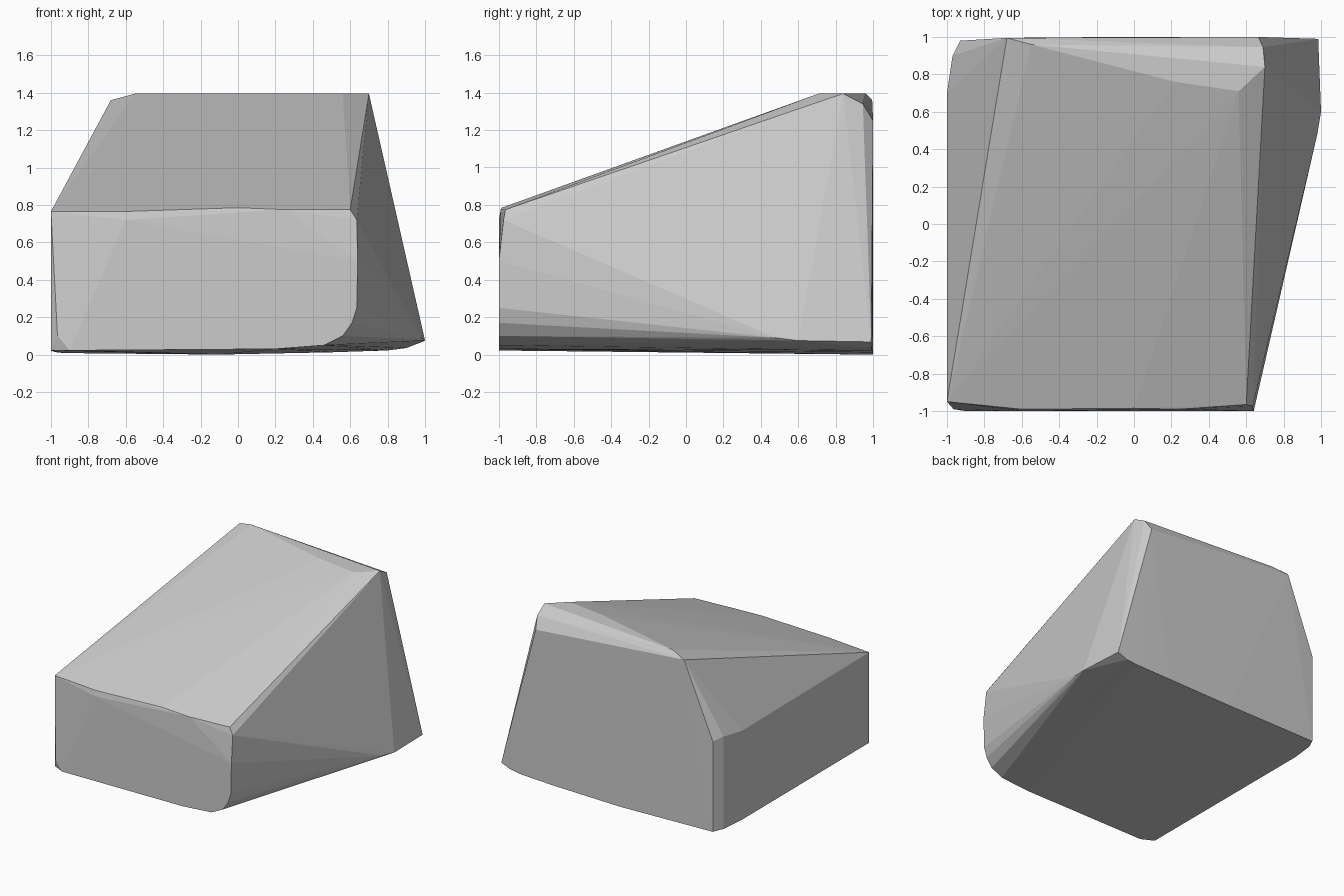
import bpy, bmesh

# Front outline: straight top edge, rounded lower right corner
front = [(-1, -0.95, 0.765), (-0.6, -0.99, 0.765), (0, -0.985, 0.785), (0.25, -0.99, 0.775),
         (0.6, -0.965, 0.775), (0.635, -0.975, 0.72), (0.64, -1, 0.5), (0.635, -1, 0.25),
         (0.61, -1, 0.17), (0.56, -1, 0.10), (0.46, -1, 0.05), (0.2, -1, 0.03),
         (-0.9, -1, 0.022), (-0.965, -0.99, 0.1), (-1, -0.95, 0.022), (-0.6, -1, 0.72)]

# Underside towards the back, with the lip rising to the right
base = [(-1, 0.7, 0.02), (-0.97, 0.9, 0.012), (-0.93, 0.98, 0.008), (-0.1, 1, 0),
        (0.5, 1, 0.012), (0.8, 0.995, 0.022), (0.9, 0.99, 0.035), (0.985, 0.99, 0.068),
        (1, 0.6, 0.075), (0.98, 0.48, 0.09)]

# Left rear shoulder
shoulder = [(-1, 0.7, 0.75), (-0.97, 0.9, 0.77), (-0.93, 0.98, 0.75)]

# High rear ridge and its chamfered back edge
ridge = [(-0.68, 0.995, 1.36), (-0.55, 0.96, 1.395), (0.22, 0.76, 1.395), (0.56, 0.71, 1.395),
         (0.7, 0.84, 1.395), (0.69, 0.945, 1.34), (0.665, 1, 1.25)]

# Skin all outlines with one convex faceted shell
bm = bmesh.new()
for p in front + base + shoulder + ridge:
    bm.verts.new(p)
res = bmesh.ops.convex_hull(bm, input=bm.verts[:])
loose = [v for v in bm.verts if not v.link_faces]
bmesh.ops.delete(bm, geom=loose, context='VERTS')
bmesh.ops.recalc_face_normals(bm, faces=bm.faces[:])

mesh = bpy.data.meshes.new("wedge_block")
bm.to_mesh(mesh)
bm.free()
block = bpy.data.objects.new("wedge_block", mesh)
bpy.context.collection.objects.link(block)
